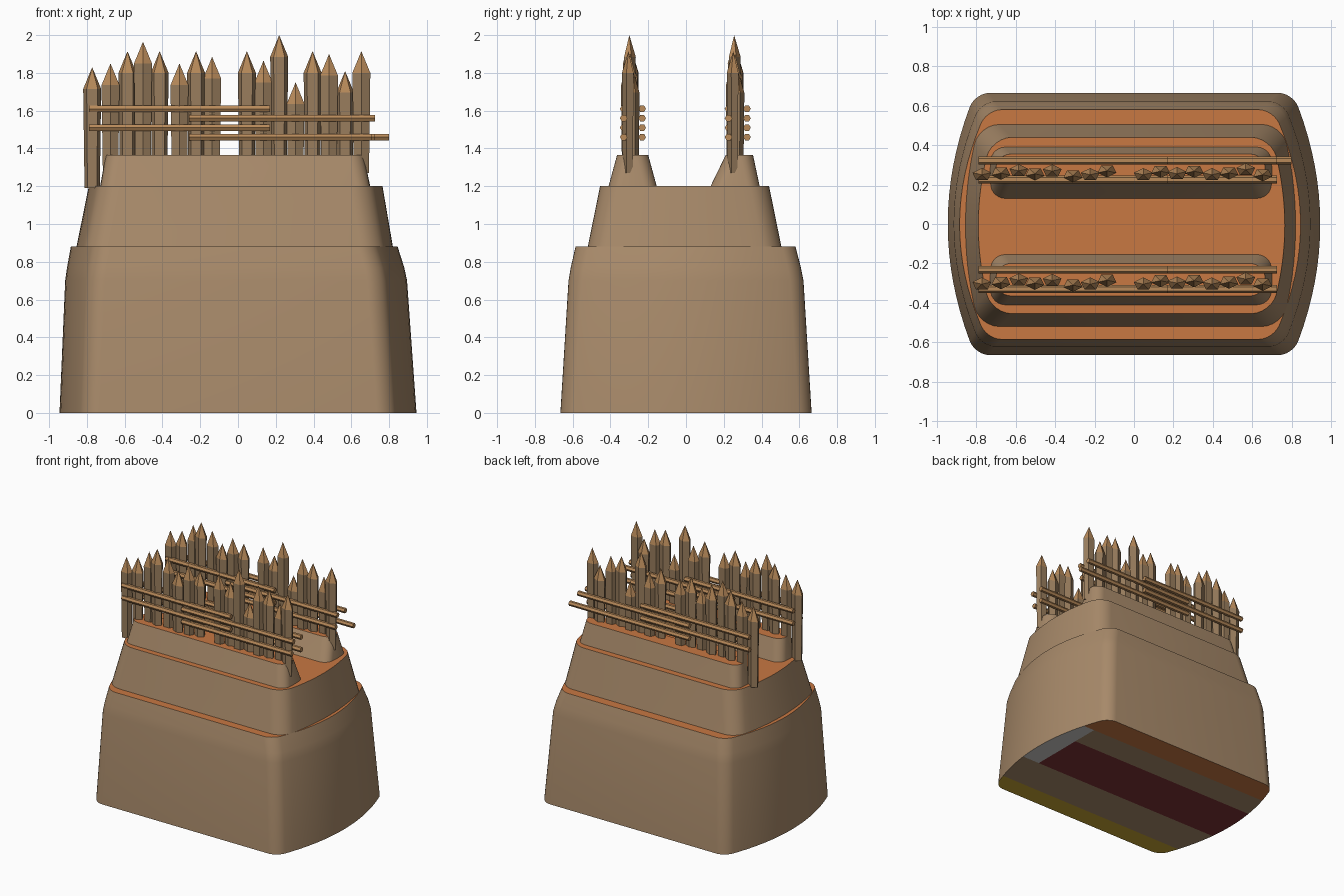
import bpy, bmesh, math
from mathutils import Vector

if "Cube" in bpy.data.objects:
    bpy.data.objects.remove(bpy.data.objects["Cube"])


def mat(name, r, g, b):
    m = bpy.data.materials.new(name)
    lin = [((c / 255 + 0.055) / 1.055) ** 2.4 for c in (r, g, b)]
    m.diffuse_color = (*lin, 1)
    m.use_nodes = True
    m.node_tree.nodes["Principled BSDF"].inputs["Base Color"].default_value = m.diffuse_color
    return m


EARTH = mat("earth tan", 168, 138, 106)
ORANGE = mat("ledge orange", 200, 120, 66)
SHAFT = mat("stake brown", 154, 126, 94)
WOOD = mat("cut wood", 184, 138, 90)
RED = mat("dark red", 125, 50, 52)
YELLOW = mat("yellow", 200, 165, 50)
GREY = mat("pale grey", 205, 203, 200)


def outline(box, r, bulge):
    """Rounded rectangle whose short ends bow outwards."""
    x0, x1, y0, y1 = box
    cx, cy, hx, hy = (x0 + x1) / 2, (y0 + y1) / 2, (x1 - x0) / 2 - bulge, (y1 - y0) / 2
    quarter = []
    for i in range(7):
        quarter.append(((hy - r) * i / 6, None))
    right = []
    n = 8
    for i in range(-n, n + 1):
        right.append((hx, (hy - r) * i / n))
    for i in range(1, 7):
        a = math.pi / 2 * i / 6
        right.append((hx - r + r * math.cos(a), hy - r + r * math.sin(a)))
    for i in range(1, 7):
        a = math.pi / 2 * i / 6
        right.insert(0, (hx - r + r * math.cos(a), -(hy - r + r * math.sin(a))))
    right = [(x + bulge * (1 - (y / hy) ** 2), y) for x, y in right]
    pts = right + [(-x, -y) for x, y in right]
    return [(cx + x, cy + y) for x, y in pts]


def finish(name, bm, mats, smooth=None):
    me = bpy.data.meshes.new(name)
    bm.to_mesh(me)
    bm.free()
    for m in mats:
        me.materials.append(m)
    ob = bpy.data.objects.new(name, me)
    bpy.context.collection.objects.link(ob)
    if smooth:
        bpy.ops.object.select_all(action='DESELECT')
        ob.select_set(True)
        bpy.context.view_layer.objects.active = ob
        bpy.ops.object.shade_smooth_by_angle(angle=math.radians(smooth))
    return ob


def tier(name, levels, r, bulge):
    """Loft through (z, box) levels: tan walls with an orange top."""
    bm = bmesh.new()
    rings = [[bm.verts.new((x, y, z)) for x, y in outline(box, r, bulge)] for z, box in levels]
    n = len(rings[0])
    for a, b in zip(rings, rings[1:]):
        for i in range(n):
            j = (i + 1) % n
            bm.faces.new((a[i], a[j], b[j], b[i]))
    bm.faces.new(rings[-1]).material_index = 1
    return finish(name, bm, [EARTH, ORANGE], 40)


# Earth mound tiers
BASE = (-0.945, 0.945, -0.665, 0.665)
tier("lower_mound", [(0, BASE),
                     (0.7, (-0.915, 0.895, -0.622, 0.622)),
                     (0.77, (-0.905, 0.88, -0.61, 0.608)),
                     (0.88, (-0.885, 0.845, -0.585, 0.58))], 0.07, 0.14)
tier("middle_mound", [(0.88, (-0.855, 0.82, -0.52, 0.505)),
                      (1.2, (-0.79, 0.765, -0.455, 0.44))], 0.1, 0.07)
for label, b0, b1 in (("front", (-0.41, -0.155), (-0.365, -0.2)),
                      ("back", (0.13, 0.39), (0.21, 0.355))):
    tier(label + "_ridge", [(1.2, (-0.73, 0.70, *b0)),
                            (1.365, (-0.70, 0.665, *b1))], 0.06, 0.015)

# Striped underside
bm = bmesh.new()
bm.faces.new([bm.verts.new((x, y, 0)) for x, y in reversed(outline(BASE, 0.07, 0.14))])
for co, no in [((0, y, 0), (0, 1, 0)) for y in (0.46, 0.24, -0.19, -0.51)] + [((0.78, 0, 0), (1, 0, 0))]:
    bmesh.ops.bisect_plane(bm, geom=bm.verts[:] + bm.edges[:] + bm.faces[:], plane_co=co, plane_no=no)
for f in bm.faces:
    c = f.calc_center_median()
    if c.y > 0.46:
        f.material_index = 1
    elif c.y < -0.51:
        f.material_index = 3
    elif c.x > 0.78 and c.y > -0.19:
        f.material_index = 4
    elif -0.19 < c.y < 0.24:
        f.material_index = 2
finish("underside", bm, [EARTH, ORANGE, RED, YELLOW, GREY])

# Palisade stakes: (x, y offset, tip height)
STAKES = [(-0.772, 0, 1.83), (-0.675, .008, 1.85), (-0.585, .02, 1.915), (-0.503, .005, 1.965),
          (-0.415, .018, 1.915), (-0.31, -.005, 1.85), (-0.222, 0, 1.915), (-0.137, .02, 1.885),
          (0.047, 0, 1.915), (0.135, .018, 1.865), (0.218, .005, 2.0), (0.305, .018, 1.75),
          (0.395, 0, 1.915), (0.482, .01, 1.9), (0.567, .025, 1.81), (0.653, 0, 1.915)]


def stakes(name, y):
    bm = bmesh.new()
    for k, (x, dy, top) in enumerate(STAKES):
        bot = 1.19 if k == 0 else 1.27
        rings = []
        for z, s in ((bot, 0.85), (top - 0.115, 1)):
            rings.append([bm.verts.new((x + 0.05 * s * math.cos(a), y + dy + 0.034 * s * math.sin(a), z))
                          for a in [math.tau * (i + k % 2 * 0.5) / 5 + math.pi / 2 for i in range(5)]])
        tip = bm.verts.new((x, y + dy, top))
        lo, hi = rings
        for i in range(5):
            j = (i + 1) % 5
            bm.faces.new((lo[i], lo[j], hi[j], hi[i]))
            bm.faces.new((hi[i], hi[j], tip)).material_index = 1
        bm.faces.new(lo[::-1])
    finish(name, bm, [SHAFT, WOOD])


def rail(name, x0, x1, y, z):
    bm = bmesh.new()
    ends = [[bm.verts.new((x, y + 0.02 * math.cos(a), z + 0.02 * math.sin(a)))
             for a in [math.tau * i / 6 for i in range(6)]] for x in (x0, x1)]
    a, b = ends
    for i in range(6):
        j = (i + 1) % 6
        bm.faces.new((a[i], a[j], b[j], b[i]))
    bm.faces.new(a)
    bm.faces.new(b)
    bmesh.ops.recalc_face_normals(bm, faces=bm.faces[:])
    finish(name, bm, [WOOD])


# Two rows of stakes, each with four rails on both sides
for label, y, far in (("front", -0.305, 0.725), ("back", 0.25, 0.80)):
    stakes(label + "_stakes", y)
    for side, ry in (("outer", y - 0.025), ("inner", y + 0.073)):
        for n, (x0, x1, z) in enumerate([(-0.79, 0.17, 1.61), (-0.79, 0.17, 1.51), (-0.26, 0.725, 1.56),
                                         (-0.26, far if side == "inner" else 0.71, 1.46)]):
            rail(f"{label}_{side}_rail_{n + 1}", x0, x1, ry, z)
